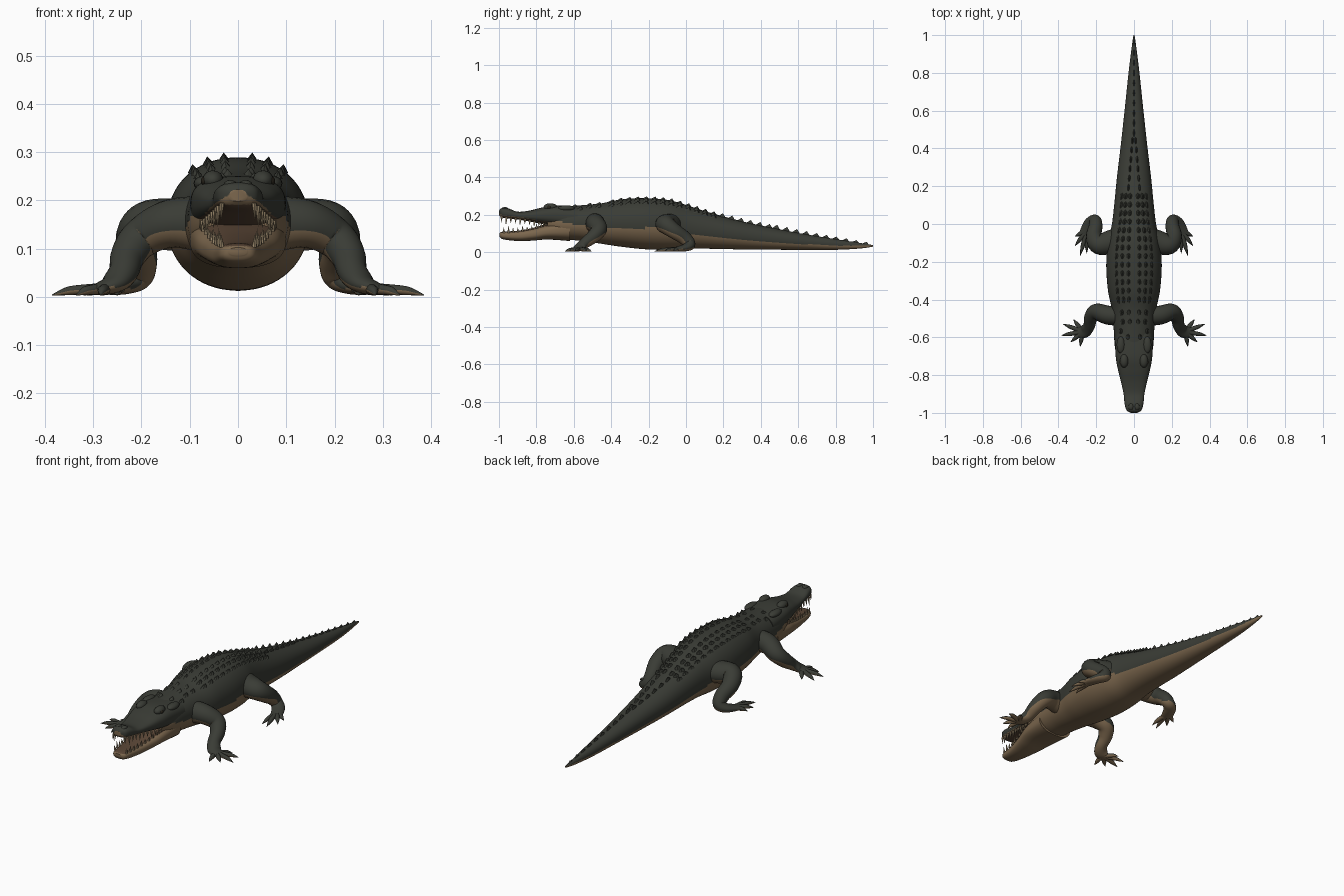
import bpy, bmesh, math
from mathutils import Vector

if "Cube" in bpy.data.objects:
    bpy.data.objects.remove(bpy.data.objects["Cube"])


def material(name, rgb):
    m = bpy.data.materials.new(name)
    m.diffuse_color = (*rgb, 1)
    m.use_nodes = True
    m.node_tree.nodes["Principled BSDF"].inputs["Base Color"].default_value = m.diffuse_color
    return m


HIDE = material("dark hide", (0.042, 0.045, 0.036))
BELLY = material("tan belly", (0.20, 0.135, 0.075))
TOOTH = material("ivory tooth", (0.33, 0.25, 0.15))
MOUTH = material("mouth lining", (0.10, 0.060, 0.036))
EYE = material("dark eye", (0.02, 0.016, 0.01))


def spline(rows, sub):
    """Catmull-Rom through rows of numbers."""
    out = []
    for i in range(len(rows) - 1):
        p = [rows[max(i - 1, 0)], rows[i], rows[i + 1], rows[min(i + 2, len(rows) - 1)]]
        for s in range(sub):
            t = s / sub
            out.append([0.5 * (2 * b + (c - a) * t + (2 * a - 5 * b + 4 * c - d) * t * t
                               + (3 * b - a - 3 * c + d) * t ** 3) for a, b, c, d in zip(*p)])
    return out + [list(rows[-1])]


def lookup(rows, y):
    for a, b in zip(rows, rows[1:]):
        if a[0] <= y <= b[0]:
            t = (y - a[0]) / (b[0] - a[0])
            return [u + (v - u) * t for u, v in zip(a, b)]
    return rows[-1] if y > rows[-1][0] else rows[0]


def skin(bm, rings):
    vs = [[bm.verts.new(p) for p in r] for r in rings]
    n = len(vs[0])
    for a, b in zip(vs, vs[1:]):
        for i in range(n):
            bm.faces.new((a[i], a[(i + 1) % n], b[(i + 1) % n], b[i]))
    bm.faces.new(vs[0])
    bm.faces.new(vs[-1][::-1])


def finish(name, bm, mats, rule=None, angle=40, mirror=False):
    bmesh.ops.recalc_face_normals(bm, faces=bm.faces)
    if rule:
        for f in bm.faces:
            f.material_index = rule(f.calc_center_median(), f.normal)
    me = bpy.data.meshes.new(name)
    bm.to_mesh(me)
    bm.free()
    for m in mats:
        me.materials.append(m)
    me.shade_smooth()
    me.set_sharp_from_angle(angle=math.radians(angle))
    ob = bpy.data.objects.new(name, me)
    bpy.context.collection.objects.link(ob)
    if mirror:
        ob.modifiers.new("mirror", 'MIRROR').use_mirror_merge = False
    return ob


def loft(bm, rows, p, segs=64):
    """Superellipse sections along y from (y, half width, top, bottom)."""
    rings = []
    for y, w, top, bot in rows:
        ring = []
        for i in range(segs):
            a = 2 * math.pi * i / segs
            c, s = math.cos(a), math.sin(a)
            ring.append((w * math.copysign(abs(c) ** (2 / p), c), y,
                         (top + bot) / 2 + (top - bot) / 2 * math.copysign(abs(s) ** (2 / p), s)))
        rings.append(ring)
    skin(bm, rings)


def tube(bm, pts, sub=6, segs=20):
    """Tapered limb through (x, y, z, width radius, height radius)."""
    rows = spline(pts, sub)
    rings = []
    for i, r in enumerate(rows):
        t = (Vector(rows[min(i + 1, len(rows) - 1)][:3]) - Vector(rows[max(i - 1, 0)][:3])).normalized()
        side = t.cross(Vector((0, 0, 1))).normalized()
        up = side.cross(t)
        rings.append([Vector(r[:3]) + side * r[3] * math.cos(a) + up * r[4] * math.sin(a)
                      for a in (2 * math.pi * k / segs for k in range(segs))])
    skin(bm, rings)


def spike(bm, base, tip, w, l, n=8):
    """Cone or ridge with an elliptical base in the xy plane."""
    ring = [bm.verts.new((base[0] + w * math.cos(2 * math.pi * k / n),
                          base[1] + l * math.sin(2 * math.pi * k / n), base[2])) for k in range(n)]
    top = bm.verts.new(tip)
    for k in range(n):
        bm.faces.new((ring[k], ring[(k + 1) % n], top))
    bm.faces.new(ring[::-1])


def ball(bm, c, r):
    vs = bmesh.ops.create_uvsphere(bm, u_segments=16, v_segments=10, radius=1)["verts"]
    for v in vs:
        v.co = Vector(c) + Vector(v.co[i] * r[i] for i in range(3))


# trunk and tail
BODY = spline([(-.74, .075, .225, .10), (-.66, .10, .243, .072), (-.55, .108, .252, .06),
               (-.45, .118, .262, .045), (-.35, .138, .282, .03), (-.22, .147, .289, .016),
               (-.10, .138, .28, .013), (0, .117, .253, .018), (.10, .105, .22, .019),
               (.25, .09, .178, .016), (.40, .072, .143, .014), (.60, .05, .103, .013),
               (.80, .029, .07, .013), (.93, .013, .05, .02), (1, .003, .038, .03)], 8)
LINE = [(-.74, .18), (-.6, .15), (-.4, .13), (-.15, .13), (.1, .085), (.5, .05), (.8, .035), (1, .036)]
bm = bmesh.new()
loft(bm, BODY, 2.15)
finish("body_and_tail", bm, [HIDE, BELLY], lambda c, n: int(c.z < lookup(LINE, c.y)[1]))

# jaws
UPPER = spline([(-1, .018, .222, .198), (-.985, .04, .236, .186), (-.95, .05, .234, .18),
                (-.9, .055, .217, .175), (-.84, .068, .222, .165), (-.77, .085, .239, .152),
                (-.70, .097, .25, .14), (-.58, .10, .243, .12)], 8)
LOWER = spline([(-.998, .018, .102, .086), (-.98, .038, .11, .07), (-.9, .052, .115, .06),
                (-.82, .07, .13, .062), (-.74, .09, .153, .068), (-.62, .10, .18, .06)], 8)


def upper_rule(c, n):
    if n.z < -.75 and c.y < -.72:
        return 2
    return int(c.z < max(lookup(UPPER, c.y)[3] + .014, .155))


bm = bmesh.new()
loft(bm, UPPER, 2.6)
finish("upper_jaw", bm, [HIDE, BELLY, MOUTH], upper_rule)
bm = bmesh.new()
loft(bm, LOWER, 2.5)
finish("lower_jaw", bm, [BELLY, MOUTH], lambda c, n: int(n.z > .8))

# teeth
bm = bmesh.new()
for k in range(10):
    y = -.985 + .025 * k
    long = .04 if k in (1, 4, 7) else .028
    for s in (-1, 1):
        _, w, top, bot = lookup(UPPER, y)
        spike(bm, (s * w * .84, y, bot + .008), (s * w * .88, y - .003, bot - long * (1 - .05 * k)), .006, .007)
        _, w, top, bot = lookup(LOWER, y + .012)
        spike(bm, (s * w * .84, y + .012, top - .008),
              (s * w * .9, y + .01, top + long * .8 * (1 - .06 * k)), .006, .007)
finish("teeth", bm, [TOOTH])

# brows, nostril bumps and eyes
bm = bmesh.new()
for s in (-1, 1):
    ball(bm, (s * .052, -.725, .242), (.022, .036, .02))
    ball(bm, (s * .016, -.968, .232), (.014, .018, .01))
    ball(bm, (s * .07, -.64, .235), (.022, .045, .016))
finish("brows_and_nostrils", bm, [HIDE])
bm = bmesh.new()
for s in (-1, 1):
    ball(bm, (s * .067, -.732, .24), (.01, .013, .01))
finish("eyes", bm, [EYE])

# rows of back scutes and tail crest
bm = bmesh.new()


def scute(x, y, h, w, l):
    _, bw, top, bot = lookup(BODY, y)
    q = min(abs(x) / bw, .95)
    z = (top + bot) / 2 + (top - bot) / 2 * (1 - q ** 2.15) ** (1 / 2.15)
    lean = math.copysign(q * .8, x) if x else 0
    spike(bm, (x, y, z - .007), (x + h * lean, y + l * .45, z + h), w, l)


for s in (-1, 1):
    for k in range(13):
        y = -.40 + .045 * k
        for x, h in ((.028, .012), (.06, .012), (.09, .010)):
            scute(s * x * lookup(BODY, y)[1] / .147, y, h, .014, .024)
    for k in range(6):
        y = .185 + .05 * k
        scute(s * .028 * (1 - k / 7), y, .016, .008, .027)
    for x, y in ((.02, -.52), (.055, -.52), (.025, -.47), (.06, -.47), (.03, -.6), (.065, -.57)):
        scute(s * x, y, .012, .015, .022)
for k in range(10):
    scute(0, .475 + .053 * k, .02 - .0012 * k, .006, .028)
finish("back_scutes", bm, [HIDE], angle=25)


# legs with splayed toes
def leg(name, path, root, tips):
    bm = bmesh.new()
    tube(bm, path)
    for x, y in tips:
        a, b = Vector(root), Vector((x, y, .004))
        m = a.lerp(b, .6)
        tube(bm, [(*a, .013, .012), (m.x, m.y, .014, .011, .010),
                  (*a.lerp(b, .8).xy, .01, .007, .007), (*b, .001, .001)], 3, 10)
    finish(name, bm, [HIDE, BELLY], lambda c, n: int(n.z < -.3), mirror=True)


leg("front_legs", [(.06, -.49, .15, .05, .06), (.14, -.482, .152, .05, .05), (.20, -.465, .122, .043, .042),
                   (.228, -.495, .085, .036, .036), (.238, -.54, .05, .031, .029),
                   (.262, -.568, .026, .034, .02), (.295, -.575, .016, .03, .011)],
    (.272, -.57, .018), [(.32, -.505), (.375, -.53), (.385, -.59), (.335, -.625), (.285, -.648)])
leg("hind_legs", [(.06, -.08, .15, .07, .062), (.13, -.098, .15, .063, .055), (.188, -.108, .148, .052, .05),
                  (.212, -.065, .115, .042, .042), (.203, -.01, .078, .036, .037),
                  (.207, .018, .045, .032, .032), (.235, 0, .026, .032, .021), (.262, -.055, .016, .03, .012)],
    (.25, -.035, .018), [(.312, -.065), (.312, -.115), (.285, -.168), (.25, -.155)])
